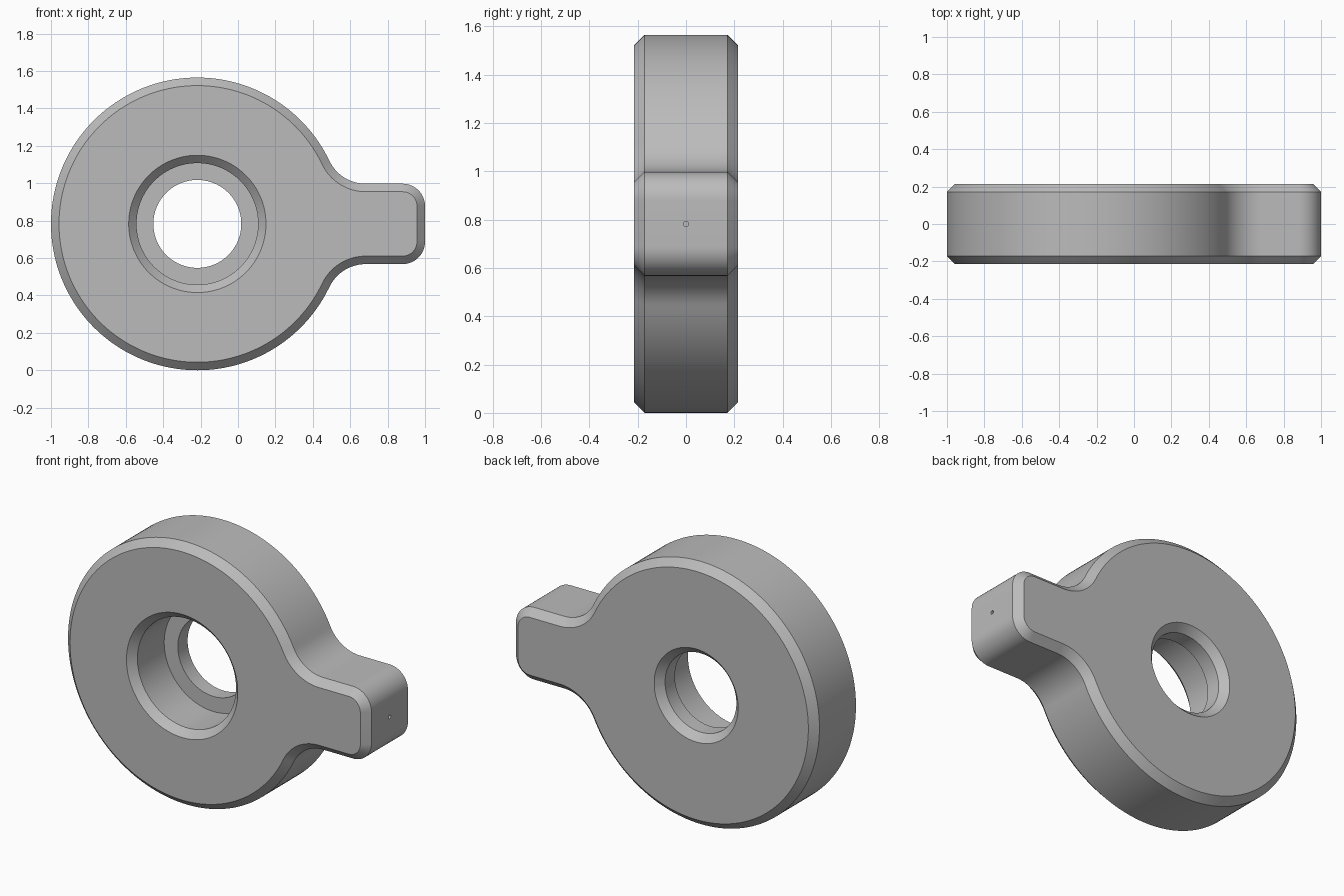
import bpy, bmesh
from math import sin, cos, pi, atan2, hypot
from mathutils import Vector

cube = bpy.data.objects.get("Cube")
if cube:
    bpy.data.objects.remove(cube, do_unlink=True)

CX, R = -0.2175, 0.7825          # disc centre and radius (also centre height)
HALF, TAB, TAB_END = 0.215, 0.215, 1.0 - CX
FILLET, CORNER, CH = 0.215, 0.12, 0.043
FX = ((R + FILLET) ** 2 - (TAB + FILLET) ** 2) ** 0.5   # fillet centre, from disc
FZ = TAB + FILLET
FLOOR = 0.08                     # depth position of the counterbore floor

grey = bpy.data.materials.new("mid_grey")
grey.use_nodes = True
color = (0.5, 0.5, 0.5, 1)
grey.diffuse_color = color
grey.node_tree.nodes["Principled BSDF"].inputs["Base Color"].default_value = color


def arc(cx, cz, r, a0, a1, n):
    return [(cx + r * cos(a0 + (a1 - a0) * i / n),
             cz + r * sin(a0 + (a1 - a0) * i / n)) for i in range(n + 1)]


def outline(d):
    """Disc with a filleted tab, offset inward by d."""
    t = atan2(FZ, FX)
    upper = arc(TAB_END - CORNER, TAB - CORNER, CORNER - d, 0, pi / 2, 12)
    upper += arc(FX, FZ, FILLET + d, -pi / 2, t - pi, 16)
    upper += arc(0, 0, R - d, t, pi, 72)[1:]
    lower = [(x, -z) for x, z in reversed(upper[:-1])]
    return upper + lower


def circle(r):
    """Circle whose points line up radially with the outline."""
    return [(r * x / hypot(x, z), r * z / hypot(x, z)) for x, z in outline(0)]


# Closed cross-section: outer wall, back face, through hole, counterbore, front
sections = [
    (outline(CH), -HALF), (outline(0), -HALF + CH),
    (outline(0), HALF - CH), (outline(CH), HALF),
    (circle(0.277), HALF), (circle(0.235), HALF - CH),
    (circle(0.235), FLOOR), (circle(0.325), FLOOR),
    (circle(0.325), -HALF + CH), (circle(0.367), -HALF),
]
bm = bmesh.new()
rings = [[bm.verts.new((x + CX, y, z + R)) for x, z in pts] for pts, y in sections]
for k, a in enumerate(rings):
    b = rings[(k + 1) % len(rings)]
    for i in range(len(a)):
        j = (i + 1) % len(a)
        bm.faces.new((a[i], a[j], b[j], b[i]))
bmesh.ops.recalc_face_normals(bm, faces=bm.faces)
mesh = bpy.data.meshes.new("tabbed_ring")
bm.to_mesh(mesh)
bm.free()
mesh.materials.append(grey)
ring = bpy.data.objects.new("tabbed_ring", mesh)
bpy.context.collection.objects.link(ring)

# Pin hole in the end of the tab
bpy.ops.mesh.primitive_cylinder_add(vertices=16, radius=0.011, depth=0.3,
                                    location=(1, 0, R), rotation=(0, pi / 2, 0))
cutter = bpy.context.object
cutter.name = "pin_hole_cutter"
cutter.hide_render = True
cutter.data.materials.append(grey)

bpy.ops.object.select_all(action='DESELECT')
ring.select_set(True)
bpy.context.view_layer.objects.active = ring
mod = ring.modifiers.new("pin_hole", 'BOOLEAN')
mod.operation = 'DIFFERENCE'
mod.solver = 'EXACT'
mod.object = cutter
bpy.ops.object.modifier_apply(modifier=mod.name)
bpy.data.objects.remove(cutter, do_unlink=True)
bpy.ops.object.shade_smooth_by_angle(angle=pi / 6)
